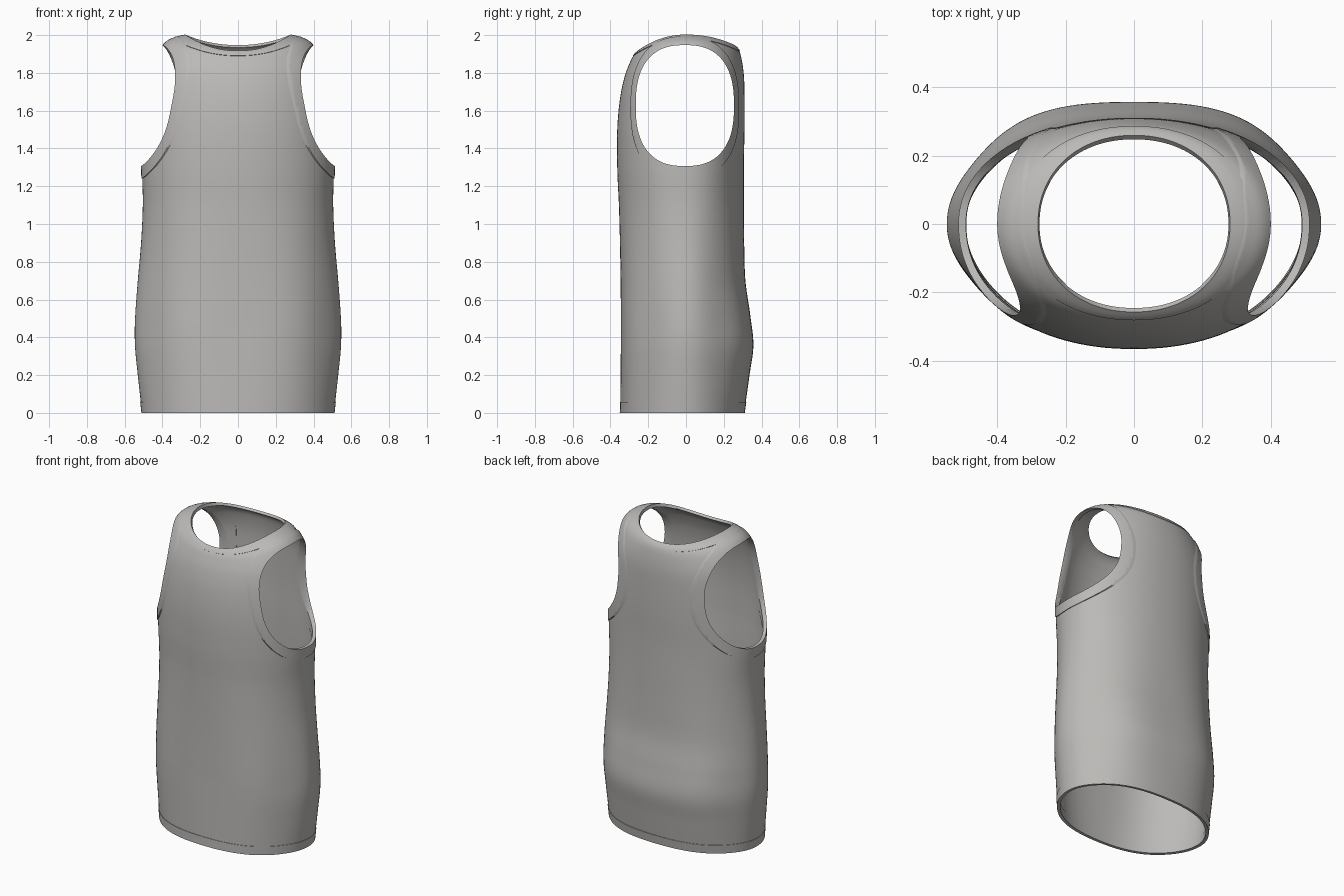
import bpy
import bmesh
import math
from mathutils import Vector

if "Cube" in bpy.data.objects:
    bpy.data.objects.remove(bpy.data.objects["Cube"], do_unlink=True)

SEGMENTS = 128
STEPS = 8

# Lower body stations: height, side radius, front depth, back depth
BODY = [
    (0.0, 0.505, 0.35, 0.31),
    (0.2, 0.525, 0.35, 0.34),
    (0.36, 0.538, 0.35, 0.362),
    (0.52, 0.536, 0.35, 0.345),
    (0.7, 0.525, 0.35, 0.318),
    (0.9, 0.51, 0.352, 0.31),
    (1.1, 0.503, 0.356, 0.307),
    (1.3, 0.508, 0.364, 0.306),
]
# Shoulder stations: (radius, height) along side, front and back
YOKE = [
    ((0.505, 1.5), (0.364, 1.5), (0.31, 1.5)),
    ((0.49, 1.68), (0.35, 1.66), (0.31, 1.66)),
    ((0.46, 1.83), (0.325, 1.78), (0.307, 1.78)),
    ((0.395, 1.945), (0.295, 1.86), (0.295, 1.87)),
    ((0.335, 1.985), (0.275, 1.895), (0.28, 1.92)),
    ((0.28, 2.0), (0.255, 1.915), (0.257, 1.945)),
]
STATIONS = [(rx, z, f, z, b, z) for z, rx, f, b in BODY]
STATIONS += [side + front + back for side, front, back in YOKE]
LAST = len(STATIONS) - 1


def make_material(name, color):
    mat = bpy.data.materials.new(name)
    mat.use_nodes = True
    mat.diffuse_color = color
    bsdf = mat.node_tree.nodes["Principled BSDF"]
    bsdf.inputs["Base Color"].default_value = color
    bsdf.inputs["Roughness"].default_value = 0.8
    return mat


fabric = make_material("warm grey fabric", (0.50, 0.49, 0.475, 1.0))


def station(t):
    """Smoothly interpolated station values at position t."""
    i = min(int(t), LAST - 1)
    u = t - i
    a, b, c, d = (STATIONS[min(max(k, 0), LAST)] for k in range(i - 1, i + 3))
    return [q + 0.5 * u * (r - p + u * (2 * p - 5 * q + 4 * r - s + u * (3 * (q - r) + s - p)))
            for p, q, r, s in zip(a, b, c, d)]


def surface_point(t, angle):
    rx, zs, front, zf, back, zb = station(t)
    co, si = math.cos(angle), math.sin(angle)
    depth, z_end = (back, zb) if si > 0 else (front, zf)
    z = zs * co * co + z_end * si * si
    # soft vertical folds fading out toward the chest
    fold = 1 + 0.016 * math.cos(6 * angle) * max(0, 1 - abs(z - 0.45) / 0.75)
    x = math.copysign(abs(co) ** 0.94, co) * rx * fold
    y = math.copysign(abs(si) ** 0.94, si) * depth * fold
    return Vector((x, y, z))


def mesh_object(name, bm):
    mesh = bpy.data.meshes.new(name)
    bm.normal_update()
    bm.to_mesh(mesh)
    bm.free()
    obj = bpy.data.objects.new(name, mesh)
    bpy.context.collection.objects.link(obj)
    return obj


def make_tube(name, start, end, raise_by, thickness):
    """Garment surface between two stations, thickened inward."""
    bm = bmesh.new()
    rows = max(4, round((end - start) * STEPS))
    rings = []
    for r in range(rows + 1):
        t = start + (end - start) * r / rows
        rings.append([bm.verts.new(surface_point(t, math.tau * k / SEGMENTS))
                      for k in range(SEGMENTS)])
    for low, high in zip(rings, rings[1:]):
        for k in range(SEGMENTS):
            n = (k + 1) % SEGMENTS
            bm.faces.new((low[k], low[n], high[n], high[k]))
    bm.normal_update()
    for v, normal in [(v, v.normal.copy()) for v in bm.verts]:
        v.co += normal * raise_by
    obj = mesh_object(name, bm)
    obj.data.materials.append(fabric)
    solid = obj.modifiers.new("thickness", 'SOLIDIFY')
    solid.thickness = thickness
    solid.offset = -1
    return obj


def make_armhole_cutter(name, half_y, half_z, center_z, sides=(-1, 1)):
    """Rounded prisms running sideways through the armholes."""
    bm = bmesh.new()
    count = 96
    power = 2 / 2.5
    for side in sides:
        ends = []
        for x in (0.2, 0.75):
            ring = []
            for k in range(count):
                a = math.tau * (k + 0.5) / count
                co, si = math.cos(a), math.sin(a)
                y = -0.006 + half_y * math.copysign(abs(co) ** power, co)
                z = center_z + half_z * math.copysign(abs(si) ** power, si)
                ring.append(bm.verts.new((side * x, y, z)))
            bm.faces.new(ring)
            ends.append(ring)
        for k in range(count):
            n = (k + 1) % count
            bm.faces.new((ends[0][k], ends[0][n], ends[1][n], ends[1][k]))
    bmesh.ops.recalc_face_normals(bm, faces=bm.faces)
    obj = mesh_object(name, bm)
    obj.hide_render = True
    return obj


def add_boolean(obj, cutter, operation):
    mod = obj.modifiers.new(operation.lower(), 'BOOLEAN')
    mod.object = cutter
    mod.operation = operation
    mod.solver = 'EXACT'


def finish(obj):
    """Bake the modifiers and smooth the cloth while keeping cut edges crisp."""
    bpy.ops.object.select_all(action='DESELECT')
    obj.select_set(True)
    bpy.context.view_layer.objects.active = obj
    bpy.ops.object.convert(target='MESH')
    bpy.ops.object.shade_smooth_by_angle(angle=math.radians(40))


armhole = make_armhole_cutter("armhole_cutter", 0.26, 0.32, 1.627)
band_limits = [make_armhole_cutter(side + "_band_limit", 0.288, 0.376, 1.617, (sign,))
               for side, sign in (("left", 1), ("right", -1))]

# Main garment
body = make_tube("shirt_body", 0, LAST, 0, 0.014)
add_boolean(body, armhole, 'DIFFERENCE')

# Sewn bands around the armholes
bands = []
for side, limit in zip(("left", "right"), band_limits):
    band = make_tube(side + "_armhole_band", 6, LAST, 0.005, 0.022)
    add_boolean(band, limit, 'INTERSECT')
    add_boolean(band, armhole, 'DIFFERENCE')
    bands.append(band)

# Neck band and bottom hem
neck = make_tube("neck_band", LAST - 1.2, LAST, 0.003, 0.016)
add_boolean(neck, armhole, 'DIFFERENCE')
hem = make_tube("bottom_hem", 0, 0.35, 0.003, 0.02)

for part in [body, neck, hem] + bands:
    finish(part)
for cutter in [armhole] + band_limits:
    bpy.data.objects.remove(cutter, do_unlink=True)
